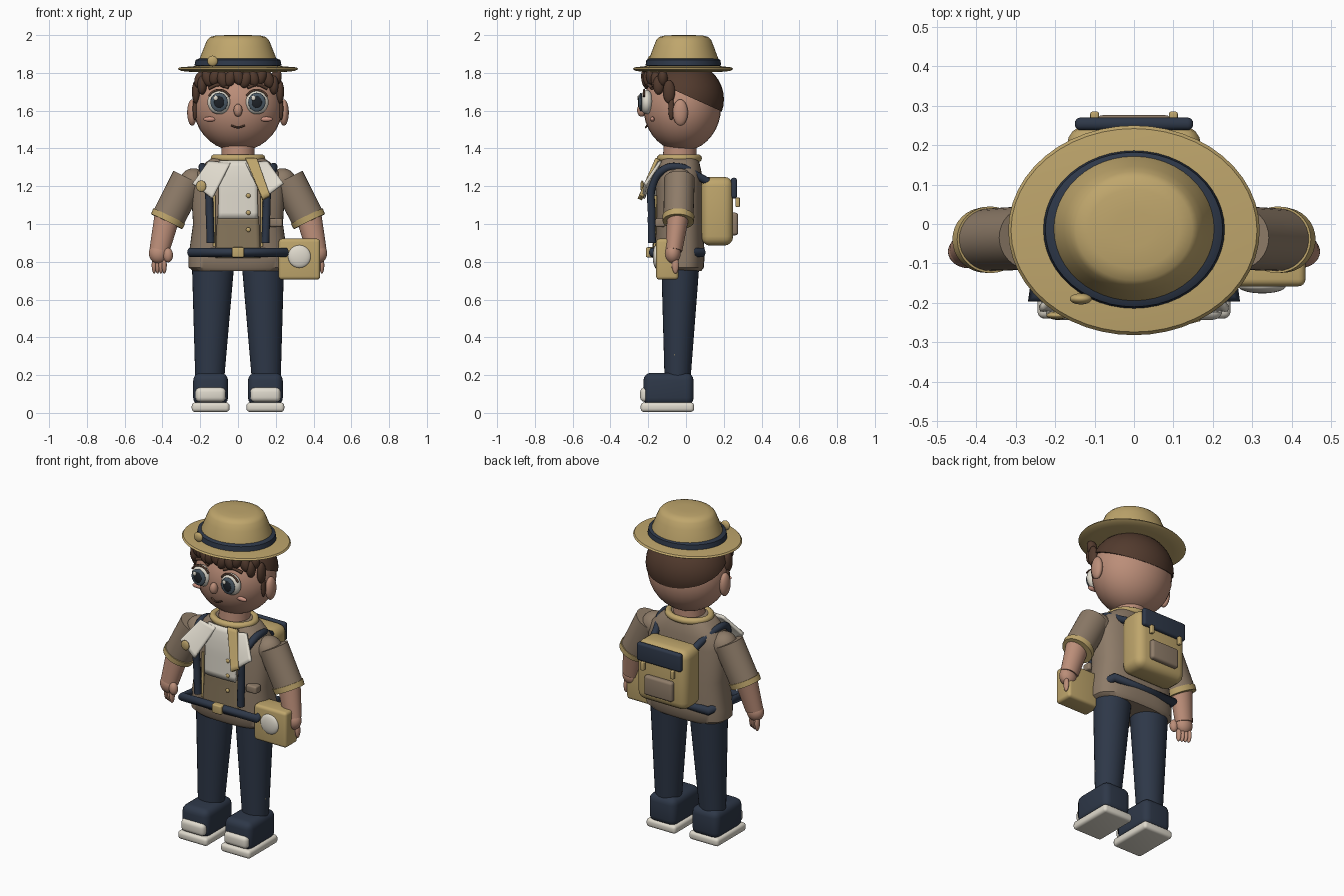
import bpy, bmesh, math
from mathutils import Matrix, Vector

if "Cube" in bpy.data.objects:
    bpy.data.objects.remove(bpy.data.objects["Cube"])


def material(name, rgb):
    m = bpy.data.materials.new(name)
    m.use_nodes = True
    m.diffuse_color = (*rgb, 1)
    m.node_tree.nodes["Principled BSDF"].inputs["Base Color"].default_value = (*rgb, 1)
    return m


GOLD = material("straw gold", (.52, .38, .15))
JACKET = material("jacket brown", (.27, .2, .14))
SHIRT = material("inner shirt tan", (.24, .18, .105))
NAVY = material("navy cloth", (.027, .039, .065))
SKIN = material("skin", (.5, .27, .19))
CHEEK = material("cheek pink", (.6, .29, .22))
HAIR = material("brown hair", (.085, .043, .027))
WHITE = material("off white", (.74, .7, .61))
IRIS = material("slate iris", (.07, .1, .13))
PUPIL = material("dark pupil", (.012, .015, .02))
meshes = []


def finish(name, bm, mat):
    bmesh.ops.recalc_face_normals(bm, faces=bm.faces)
    me = bpy.data.meshes.new(name)
    bm.to_mesh(me)
    bm.free()
    me.materials.append(mat)
    ob = bpy.data.objects.new(name, me)
    bpy.context.collection.objects.link(ob)
    meshes.append(ob)
    return ob


def ball(name, mat, pos, radii, tilt=0, cut=None):
    """Ellipsoid, tilted about y; cut = (point, normal) removes the side below."""
    bm = bmesh.new()
    m = Matrix.Translation(pos) @ Matrix.Rotation(tilt, 4, 'Y') @ Matrix.Diagonal((*radii, 1))
    bmesh.ops.create_uvsphere(bm, u_segments=32, v_segments=18, radius=1, matrix=m)
    if cut:
        bmesh.ops.bisect_plane(bm, geom=bm.verts[:] + bm.edges[:] + bm.faces[:],
                               plane_co=cut[0], plane_no=cut[1], clear_inner=True)
        bmesh.ops.holes_fill(bm, edges=bm.edges)
    return finish(name, bm, mat)


def box(name, mat, lo, hi, bevel=.02):
    bm = bmesh.new()
    lo, hi = Vector(lo), Vector(hi)
    bmesh.ops.create_cube(bm, size=1, matrix=Matrix.Translation((lo + hi) / 2) @ Matrix.Diagonal((*(hi - lo), 1)))
    bmesh.ops.bevel(bm, geom=bm.edges[:], offset=bevel, segments=4, profile=.5, affect='EDGES')
    return finish(name, bm, mat)


def limb(name, mat, a, b, r1, r2, depth=1):
    """Tapered cylinder from a to b; depth scales it along y."""
    a, b = Vector(a), Vector(b)
    d = b - a
    x = Vector((0, 1, 0)).cross(d).normalized()
    y = d.normalized().cross(x)
    m = Matrix((x, y * depth, d.normalized())).transposed().to_4x4()
    bm = bmesh.new()
    bmesh.ops.create_cone(bm, cap_ends=True, segments=32, radius1=r1, radius2=r2, depth=d.length,
                          matrix=Matrix.Translation((a + b) / 2) @ m)
    return finish(name, bm, mat)


def loft(name, mat, sections, cy, power=2, n=48):
    """Stack of super-ellipses given as (z, rx, ry)."""
    bm = bmesh.new()
    rings = []
    for z, rx, ry in sections:
        ring = []
        for i in range(n):
            c, s = math.cos(math.tau * i / n), math.sin(math.tau * i / n)
            ring.append(bm.verts.new((rx * math.copysign(abs(c) ** (2 / power), c),
                                      cy + ry * math.copysign(abs(s) ** (2 / power), s), z)))
        rings.append(ring)
    for p, q in zip(rings, rings[1:]):
        for i in range(n):
            bm.faces.new((p[i], p[(i + 1) % n], q[(i + 1) % n], q[i]))
    bm.faces.new(rings[0])
    bm.faces.new(rings[-1])
    return finish(name, bm, mat)


def tube(name, mat, pts, r, cyclic=False, smooth=True):
    cu = bpy.data.curves.new(name, 'CURVE')
    cu.dimensions, cu.bevel_depth, cu.bevel_resolution, cu.use_fill_caps = '3D', r, 3, True
    sp = cu.splines.new('BEZIER' if smooth else 'POLY')
    points = sp.bezier_points if smooth else sp.points
    points.add(len(pts) - 1)
    for p, co in zip(points, pts):
        if smooth:
            p.co, p.handle_left_type, p.handle_right_type = co, 'AUTO', 'AUTO'
        else:
            p.co = (*co, 1)
    sp.use_cyclic_u = cyclic
    cu.materials.append(mat)
    ob = bpy.data.objects.new(name, cu)
    bpy.context.collection.objects.link(ob)


TORSO = [(.75, .235, .115), (.77, .262, .13), (.83, .262, .133), (1, .238, .128), (1.2, .25, .125),
         (1.27, .225, .118), (1.33, .165, .105), (1.36, .12, .09)]
CY, POW = -.035, 2.7


def front_y(x, z):
    for (z0, a0, b0), (z1, a1, b1) in zip(TORSO, TORSO[1:]):
        if z <= z1:
            t = (z - z0) / (z1 - z0)
            rx, ry = a0 + t * (a1 - a0), b0 + t * (b1 - b0)
            return CY - ry * max(0, 1 - abs(x / rx) ** POW) ** (1 / POW)
    return CY


def plate(name, mat, corners, thick, wrap=None, n=10):
    """Four-cornered cloth; wrap lays it on the torso front at that distance."""
    bm = bmesh.new()
    a, b, c, d = [Vector(p) for p in corners]
    g = []
    for i in range(n + 1):
        for j in range(n + 1):
            p = a.lerp(b, i / n).lerp(d.lerp(c, i / n), j / n)
            if wrap is not None:
                p.y = front_y(p.x, p.z) - wrap
            g.append(bm.verts.new(p))
    for i in range(n):
        for j in range(n):
            k = i * (n + 1) + j
            bm.faces.new((g[k], g[k + 1], g[k + n + 2], g[k + n + 1]))
    ob = finish(name, bm, mat)
    mod = ob.modifiers.new("thickness", 'SOLIDIFY')
    mod.thickness, mod.offset = thick, 0


# Hat
loft("hat_brim", GOLD, [(1.805, .25, .2), (1.81, .3, .25), (1.82, .319, .266), (1.829, .312, .258), (1.838, .2, .18)], -.016)
loft("hat_crown", GOLD, [(1.82, .215, .193), (1.87, .206, .185), (1.94, .178, .159), (1.975, .163, .145),
                         (1.99, .148, .131), (1.998, .115, .1), (2, .05, .045)], -.012)
loft("hat_band", NAVY, [(1.834, .215, .185), (1.84, .23, .2), (1.868, .225, .196), (1.877, .205, .18)], -.014)
ball("hat_badge", GOLD, (-.135, -.19, 1.863), (.028, .014, .028))

# Head and hair
ball("head", SKIN, (0, -.02, 1.62), (.235, .206, .235))
limb("neck", SKIN, (0, -.035, 1.32), (0, -.03, 1.45), .09, .085)
ball("hair_cap", HAIR, (0, -.015, 1.66), (.241, .216, .205), cut=((0, -.02, 1.69), (0, .41, .91)))
for i in range(11):
    x = -.2 + .04 * i
    y = -.02 - .212 * math.sqrt(1 - (x / .245) ** 2)
    ball("fringe_lock", HAIR, (x, y + .02, 1.765 + .008 * (i % 3)), (.03, .026, .046), tilt=.3 * (-1) ** i)
ball("nose", SKIN, (0, -.235, 1.602), (.023, .024, .034))
tube("mouth", HAIR, [(-.036, -.205, 1.522), (0, -.213, 1.511), (.036, -.205, 1.522)], .005)

for s in (-1, 1):
    ball("ear", SKIN, (s * .243, -.03, 1.59), (.026, .04, .07))
    ball("sideburn", HAIR, (s * .222, -.09, 1.7), (.022, .032, .062))
    ball("sideburn_tip", HAIR, (s * .228, -.078, 1.61), (.012, .016, .06))
    ball("temple_lock", HAIR, (s * .19, -.145, 1.735), (.025, .03, .05))
    ball("eye_white", WHITE, (s * .1, -.208, 1.645), (.062, .036, .064))
    ball("iris", IRIS, (s * .1, -.239, 1.645), (.046, .012, .05))
    ball("pupil", PUPIL, (s * .1, -.247, 1.645), (.027, .008, .032))
    ball("eye_glint", WHITE, (s * .1 - .018, -.252, 1.667), (.012, .006, .013))
    tube("eyelash", HAIR, [(s * .1 + .064 * math.cos(a), -.222, 1.645 + .064 * math.sin(a))
                           for a in (.5, 1, 1.57, 2.1, 2.6)], .006)
    tube("eyebrow", HAIR, [(s * .05, -.212, 1.722), (s * .1, -.2, 1.738), (s * .155, -.18, 1.718)], .009)
    ball("cheek", CHEEK, (s * .15, -.178, 1.555), (.034, .012, .013))

# Torso and shirt
loft("jacket", JACKET, TORSO, CY, POW)
plate("lower_shirt", SHIRT, [(-.12, 0, .82), (.12, 0, .82), (.11, 0, 1.04), (-.11, 0, 1.04)], .008, wrap=.006)
plate("white_shirt", WHITE, [(-.105, 0, 1.03), (.105, 0, 1.03), (.1, 0, 1.335), (-.1, 0, 1.335)], .014, wrap=.01)
for z in (.97, 1.06, 1.15):
    ball("shirt_button", GOLD, (.055, front_y(.055, z) - .017, z), (.012, .008, .012))
ring = [(math.cos(math.tau * i / 12), math.sin(math.tau * i / 12)) for i in range(12)]
tube("neck_scarf", GOLD, [(.125 * c, CY + .1 * s, 1.348) for c, s in ring], .02, cyclic=True)
plate("scarf_tail", GOLD, [(.04, -.15, 1.345), (.1, -.15, 1.345), (.168, -.235, 1.15), (.13, -.245, 1.13)], .025)
box("jacket_pocket", JACKET, (.165, -.163, .985), (.235, -.11, 1.03), .01)
ball("lapel_badge", GOLD, (-.195, -.232, 1.2), (.027, .01, .03))

for s in (-1, 1):
    plate("lapel", WHITE, [(s * .24, -.215, 1.215), (s * .155, -.135, 1.33), (s * .04, -.155, 1.32),
                           (s * .135, -.225, 1.135)], .016)
    tube("suspender_trim", GOLD, [(s * .125, front_y(.125, z) - .008, z) for z in (.88, 1, 1.15)], .007)
    tube("shoulder_strap", NAVY, [(s * .145, -.18, .9), (s * .15, -.182, 1.05), (s * .16, -.175, 1.21),
                                  (s * .185, -.115, 1.29), (s * .185, -.03, 1.3), (s * .15, .07, 1.25),
                                  (s * .13, .165, 1.195)], .021)
    # Sleeves, arms and hands
    limb("sleeve", JACKET, (s * .262, -.035, 1.24), (s * .37, -.04, 1.03), .09, .088, .9)
    ball("shoulder", JACKET, (s * .235, -.035, 1.22), (.075, .075, .075))
    limb("cuff", GOLD, (s * .364, -.04, 1.042), (s * .378, -.041, 1.013), .094, .092, .9)
    limb("forearm", SKIN, (s * .375, -.042, 1.04), (s * .416, -.065, .86), .068, .053, .85)
    ball("palm", SKIN, (s * .42, -.07, .845), (.052, .042, .055))
    for i in range(4):
        ball("finger", SKIN, (s * (.39 + .018 * i), -.08 + .008 * i, .782), (.013, .018, .045))
    ball("thumb", SKIN, (s * .37, -.095, .835), (.026, .024, .038))
    # Legs and shoes
    limb("trouser_leg", NAVY, (s * .15, -.045, .17), (s * .132, -.03, .79), .076, .112, .9)
    box("shoe", NAVY, (s * .145 - .092, -.225, .04), (s * .145 + .092, .04, .212), .04)
    box("sole", WHITE, (s * .145 - .1, -.24, .005), (s * .145 + .1, .043, .055), .018)
    box("toe_cap", WHITE, (s * .145 - .08, -.243, .058), (s * .145 + .08, -.18, .135), .025)
ball("trouser_tag", GOLD, (.222, -.055, .31), (.006, .01, .025))

# Belt and side pouch
tube("belt", NAVY, [(-.25, -.18, .85), (.25, -.18, .85), (.21, .085, .85), (-.21, .085, .85)], .025, True, False)
box("belt_buckle", GOLD, (-.032, -.212, .823), (.032, -.17, .877), .008)
box("side_pouch", GOLD, (.215, -.158, .705), (.435, -.04, .922), .018)
ball("pouch_disc", WHITE, (.325, -.158, .828), (.06, .018, .06))

# Backpack
box("backpack", GOLD, (-.17, .08, .885), (.17, .25, 1.25), .05)
box("backpack_flap", NAVY, (-.15, .238, 1.135), (.15, .27, 1.245), .014)
box("backpack_pocket", JACKET, (-.095, .235, .94), (.095, .276, 1.06), .015)
for s in (-1, 1):
    box("backpack_clasp", GOLD, (s * .1 - .011, .262, 1.09), (s * .1 + .011, .285, 1.14), .005)

# Shading
bpy.ops.object.select_all(action='DESELECT')
for ob in meshes:
    ob.select_set(True)
bpy.context.view_layer.objects.active = meshes[0]
bpy.ops.object.shade_smooth_by_angle(angle=math.radians(40))
